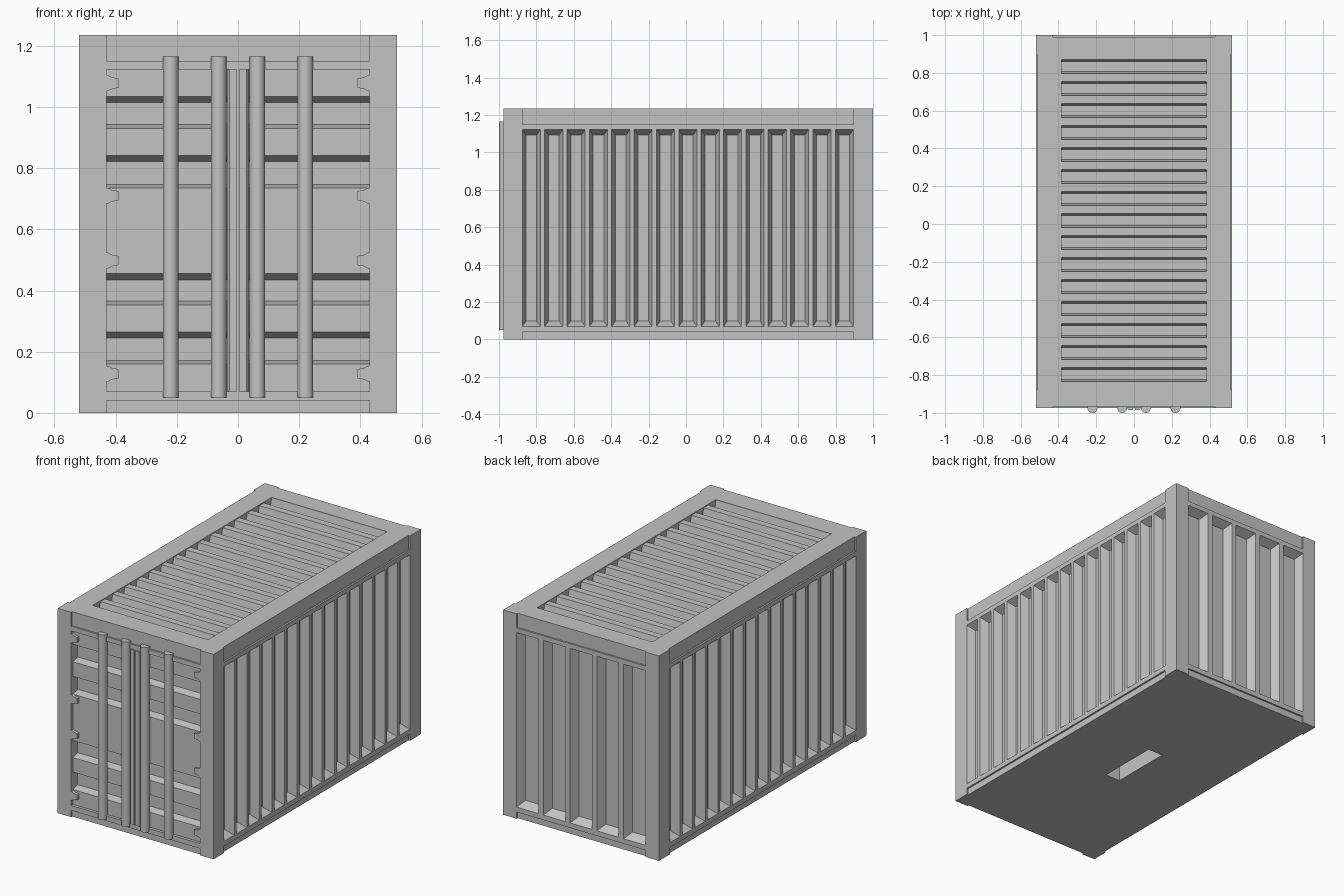
import bpy
import bmesh

cube = bpy.data.objects.get("Cube")
if cube:
    bpy.data.objects.remove(cube, do_unlink=True)

# One painted-steel colour for everything
steel = bpy.data.materials.new("grey_steel")
steel.use_nodes = True
steel.diffuse_color = (0.55, 0.55, 0.55, 1)
steel.node_tree.nodes["Principled BSDF"].inputs["Base Color"].default_value = (0.55, 0.55, 0.55, 1)

X, FRONT, BACK, TOP = 0.52, -0.975, 1.0, 1.235   # shell limits
DOOR, RAIL = 0.43, 0.01                          # door half width, rail inset
SIDE = (-0.875, 0.895)                           # side bay between the posts
LOW, HIGH = 0.07, 1.122                          # height range of the panels
DEPTH, OUT = 0.05, 0.01                          # pocket depth, cutter overshoot


def finish(bm, name):
    bmesh.ops.recalc_face_normals(bm, faces=bm.faces)
    mesh = bpy.data.meshes.new(name)
    bm.to_mesh(mesh)
    bm.free()
    mesh.materials.append(steel)
    obj = bpy.data.objects.new(name, mesh)
    bpy.context.collection.objects.link(obj)
    return obj


def loft(bm, first, second):
    """Closed solid between two matching loops."""
    a = [bm.verts.new(p) for p in first]
    b = [bm.verts.new(p) for p in second]
    bm.faces.new(a)
    bm.faces.new(b[::-1])
    for i in range(len(a)):
        j = (i + 1) % len(a)
        bm.faces.new((a[i], a[j], b[j], b[i]))


def box(bm, x0, x1, y0, y1, z0, z1):
    ring = [(x0, y0), (x1, y0), (x1, y1), (x0, y1)]
    loft(bm, [(x, y, z0) for x, y in ring], [(x, y, z1) for x, y in ring])


def pocket(bm, place, u0, u1, slope_u, slope_v):
    """Tapered recess; place maps (along, height, depth) to the model."""
    loops = []
    for d in (-OUT, DEPTH):
        a, b = slope_u * d / DEPTH, slope_v * d / DEPTH
        loops.append([place(u, v, d) for u, v in (
            (u0 + a, LOW + b), (u1 - a, LOW + b), (u1 - a, HIGH - b), (u0 + a, HIGH - b))])
    loft(bm, *loops)


def extrude_x(bm, profile, half):
    loft(bm, [(-half, y, z) for y, z in profile], [(half, y, z) for y, z in profile])


def pocket_row(bm, place, start, end, count, rib, slope):
    width = (end - start - rib * (count - 1)) / count
    for i in range(count):
        u = start + i * (width + rib)
        pocket(bm, place, u, u + width, slope, 0.028)


# Shell
bm = bmesh.new()
box(bm, -X, X, FRONT, BACK, 0, TOP)
shell = finish(bm, "container_shell")

cut = bmesh.new()
# Corrugated sides and back
for s in (-1, 1):
    pocket_row(cut, lambda u, v, d: (s * (X - d), u, v), *SIDE, 15, 0.0225, 0.02)
pocket_row(cut, lambda u, v, d: (u, BACK - d, v), -DOOR, DOOR, 5, 0.032, 0.025)

# Rails set back between the corner posts
for z0, z1 in ((-0.02, 0.04), (1.15, TOP + 0.02)):
    for s in (-1, 1):
        xs = sorted((s * (X - RAIL), s * (X + 0.02)))
        box(cut, *xs, *SIDE, z0, z1)
    box(cut, -DOOR, DOOR, FRONT - 0.02, FRONT + RAIL, z0, z1)
    box(cut, -DOOR, DOOR, BACK - RAIL, BACK + 0.02, z0, z1)

# Corrugated roof
r0, r1, bays, slope = -0.835, 0.87, 15, 0.011
rib_z, floor_z = TOP - 0.005, TOP - DEPTH
pitch = (r1 - r0 + 0.042) / bays
profile = [(r0, TOP + OUT)]
for i in range(bays):
    y0 = r0 + i * pitch
    y1 = y0 + pitch - 0.042
    profile += [(y0, rib_z), (y0 + slope, floor_z), (y1 - slope, floor_z), (y1, rib_z)]
profile.append((r1, TOP + OUT))
extrude_x(cut, profile, 0.385)

# Doors with four horizontal grooves
door_y, groove_y = FRONT + 0.017, FRONT + 0.062
profile = [(FRONT - OUT, LOW), (door_y, LOW)]
for z0, z1 in ((0.16, 0.265), (0.353, 0.455), (0.735, 0.842), (0.93, 1.035)):
    profile += [(door_y, z0), (groove_y, z0 + 0.012), (groove_y, z1 - 0.02), (door_y, z1)]
profile += [(door_y, HIGH), (FRONT - OUT, HIGH)]
extrude_x(cut, profile, DOOR)

# Slot under the floor
box(cut, -0.05, 0.05, -0.19, 0.19, -0.02, 0.15)

cutter = finish(cut, "shell_cutter")
cutter.hide_render = True
mod = shell.modifiers.new("pockets", "BOOLEAN")
mod.operation = "DIFFERENCE"
mod.solver = "EXACT"
mod.object = cutter
bpy.context.view_layer.objects.active = shell
bpy.ops.object.modifier_apply(modifier=mod.name)
bpy.data.objects.remove(cutter, do_unlink=True)

# Hinges on the door frame
for s, side in ((-1, "right"), (1, "left")):
    for n, z in enumerate((0.128, 0.498, 0.71, 1.078)):
        bm = bmesh.new()
        outline = [(0.435, -0.026), (0.425, -0.026), (0.412, -0.019), (0.39, -0.015),
                   (0.39, 0.015), (0.412, 0.019), (0.425, 0.026), (0.435, 0.026)]
        loft(bm, [(s * x, FRONT, z + h) for x, h in outline],
             [(s * x, FRONT + 0.03, z + h) for x, h in outline])
        finish(bm, f"hinge_{side}_{n + 1}")

# Seal strips where the doors meet
for s, side in ((-1, "right"), (1, "left")):
    bm = bmesh.new()
    ring = [(0.004, groove_y), (0.004, FRONT - 0.01), (0.028, FRONT - 0.01),
            (0.036, FRONT), (0.036, groove_y)]
    loft(bm, [(s * x, y, LOW) for x, y in ring], [(s * x, y, HIGH) for x, y in ring])
    finish(bm, f"door_seal_{side}")
bm = bmesh.new()
box(bm, -0.004, 0.004, FRONT, groove_y, LOW, HIGH)
finish(bm, "door_gap")

# Locking rods
for n, x in enumerate((-0.22, -0.063, 0.063, 0.22)):
    bpy.ops.mesh.primitive_cylinder_add(vertices=24, radius=0.026, depth=1.115,
                                        location=(x, -0.974, 0.6075))
    rod = bpy.context.object
    rod.name = f"locking_rod_{n + 1}"
    rod.data.materials.append(steel)
    bpy.ops.object.shade_smooth_by_angle()
